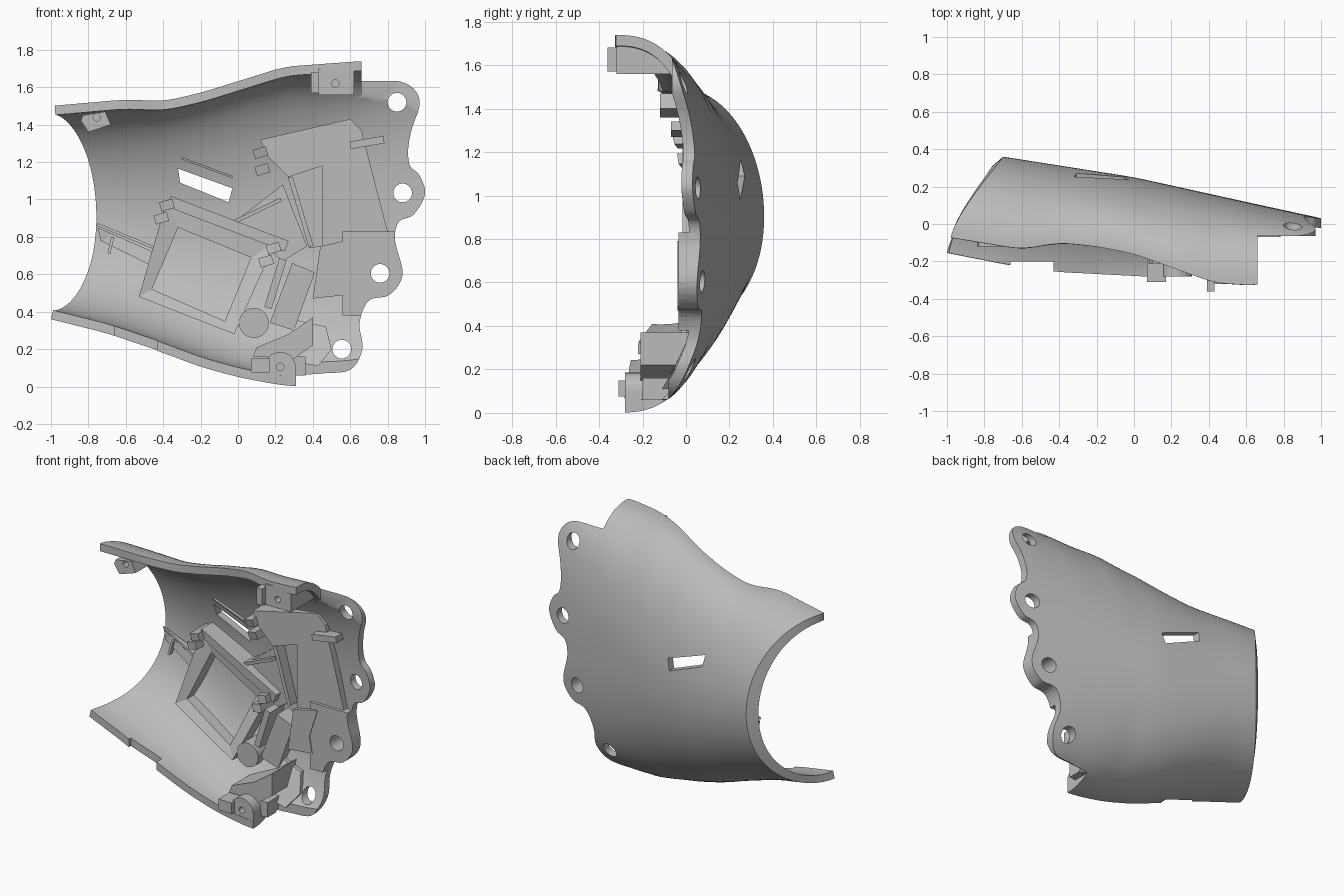
import bpy, bmesh, math
from mathutils import Vector

if "Cube" in bpy.data.objects:
    bpy.data.objects.remove(bpy.data.objects["Cube"])

grey = bpy.data.materials.new("matte grey")
grey.use_nodes = True
grey.diffuse_color = (0.5, 0.5, 0.5, 1)
grey.node_tree.nodes["Principled BSDF"].inputs["Base Color"].default_value = (0.5, 0.5, 0.5, 1)


def track(points, x):
    """Smoothed interpolation through (x, value) points."""
    def lin(t):
        for (a, p), (b, q) in zip(points, points[1:]):
            if t <= b:
                return p + (q - p) * (t - a) / (b - a)
        return points[-1][1]
    return sum(lin(x + d * 0.03) for d in (-2, -1, 0, 1, 2)) / 5


# Lengthwise tracks of the shell: lower rim, upper rim, crown and squareness
LOW_Z = [(-1, .36), (-.7, .285), (-.4, .18), (-.2, .105), (0, .05), (.2, .012), (.31, .0), (1.1, .0)]
LOW_Y = [(-1, -.155), (-.67, -.22), (-.43, -.255), (.07, -.28), (1.1, -.28)]
TOP_Z = [(-1, 1.5), (-.6, 1.535), (-.4, 1.525), (-.2, 1.57), (.25, 1.71), (.66, 1.74), (1.1, 1.74)]
TOP_Y = [(-1, -.07), (-.6, -.135), (-.4, -.1), (-.2, -.12), (0, -.16), (.25, -.25), (.43, -.315),
         (.66, -.33), (.85, -.26), (1.1, -.25)]
CROWN = [(-1, .4), (-.7, .36), (0, .25), (.5, .14), (.75, .085), (1.1, .01)]
POWER = [(-1, 2), (.1, 2), (.6, 2.5), (1.1, 2.6)]


def section(x, c):
    """Outer shell point; c runs from -1 at the lower rim to 1 at the upper rim."""
    lo, hi, n = track(LOW_Z, x), track(TOP_Z, x), track(POWER, x)
    base = track(LOW_Y, x) * (1 - c) / 2 + track(TOP_Y, x) * (1 + c) / 2
    s = max(0, 1 - abs(c) ** n) ** (1 / n)
    return Vector((x, base + (track(CROWN, x) - base) * s, (lo + hi) / 2 + c * (hi - lo) / 2))


def surf(x, z):
    lo, hi = track(LOW_Z, x), track(TOP_Z, x)
    return section(x, max(-1, min(1, (2 * z - lo - hi) / (hi - lo)))).y


def finish(name, bm):
    me = bpy.data.meshes.new(name)
    bm.to_mesh(me)
    bm.free()
    me.materials.append(grey)
    ob = bpy.data.objects.new(name, me)
    bpy.context.scene.collection.objects.link(ob)
    return ob


def prism(name, pts, front=None, depth=.1, back=None):
    """Front outline swept in y, by default back into the shell wall."""
    bm = bmesh.new()
    f = [bm.verts.new((x, surf(x, z) - depth if front is None else front, z)) for x, z in pts]
    b = [bm.verts.new((x, surf(x, z) - .025 if back is None else back, z)) for x, z in pts]
    bm.faces.new(f)
    bm.faces.new(b[::-1])
    for i in range(len(pts)):
        j = (i + 1) % len(pts)
        bm.faces.new((f[i], b[i], b[j], f[j]))
    bmesh.ops.recalc_face_normals(bm, faces=bm.faces)
    return finish(name, bm)


def circle(x, z, r, n=32):
    return [(x + r * math.cos(2 * math.pi * i / n), z + r * math.sin(2 * math.pi * i / n)) for i in range(n)]


def bar(p, q, w):
    """Outline of a straight bar from p to q."""
    p, q = Vector(p), Vector(q)
    n = Vector((p.y - q.y, q.x - p.x)).normalized() * w / 2
    return [p + n, p - n, q - n, q + n]


def rect(x0, x1, z0, z1):
    return [(x0, z0), (x1, z0), (x1, z1), (x0, z1)]


def spline(pts, n=5):
    out = []
    for i in range(1, len(pts) - 2):
        a, b, c, d = (Vector(p) for p in pts[i - 1:i + 3])
        for k in range(n):
            t = k / n
            out.append((2 * b + (c - a) * t + (2 * a - 5 * b + 4 * c - d) * t * t
                        + (3 * b - a - 3 * c + d) * t ** 3) / 2)
    return out + [Vector(pts[-2])]


def bake(ob):
    """Apply the modifiers of an object."""
    dg = bpy.context.evaluated_depsgraph_get()
    me = bpy.data.meshes.new_from_object(ob.evaluated_get(dg))
    ob.modifiers.clear()
    ob.data = me


def cut(ob, cutters):
    for c in cutters:
        m = ob.modifiers.new("cut", 'BOOLEAN')
        m.operation, m.solver, m.object = 'DIFFERENCE', 'EXACT', c
        bake(ob)
        bpy.data.objects.remove(c)


# Curved shell with an arched wrist opening
COLS, ROWS = 60, 64
bm = bmesh.new()
grid = []
for i in range(COLS + 1):
    col = []
    for j in range(ROWS + 1):
        a = math.pi * j / ROWS
        left = -1 + .29 * math.sin(a) ** 1.3 + .02 * j / ROWS
        col.append(bm.verts.new(section(left + (1.04 - left) * i / COLS, -math.cos(a))))
    grid.append(col)
for i in range(COLS):
    for j in range(ROWS):
        bm.faces.new((grid[i][j], grid[i][j + 1], grid[i + 1][j + 1], grid[i + 1][j]))
shell = finish("shell", bm)
solid = shell.modifiers.new("wall", 'SOLIDIFY')
solid.thickness, solid.offset = .05, -1
bake(shell)
# Bevel the wrist edge: the inner wall reaches further out than the outer one
inner_start = (COLS + 1) * (ROWS + 1)
for j in range(ROWS + 1):
    shell.data.vertices[inner_start + j].co.x -= .05 * math.sin(math.pi * j / ROWS)

# Scalloped knuckle edge and knuckle holes
edge = spline([(.3, .05), (.31, .06), (.45, .07), (.6, .09), (.665, .2), (.65, .34), (.7, .46), (.81, .49),
               (.88, .6), (.84, .78), (.86, .88), (.94, .92), (1, 1.03), (.97, 1.13), (.92, 1.18),
               (.91, 1.27), (.93, 1.38), (.97, 1.5), (.95, 1.58), (.87, 1.63), (.66, 1.67), (.6, 1.68)])
waste = edge + [(.66, 1.95), (1.3, 1.95), (1.3, -.15), (.31, -.15)]
HOLES = [(.85, 1.52), (.88, 1.035), (.76, .605), (.555, .2)]


def knuckle_cutters():
    holes = [prism("hole_cutter", circle(x, z, .05), -1, back=1) for x, z in HOLES]
    return [prism("edge_cutter", waste, -1, back=1)] + holes


# Window slot, rim notch and flat front limit of the flange
slot = [(-.32, 1.165), (-.31, 1.09), (-.05, .985), (-.03, 1.06)]
cut(shell, knuckle_cutters() + [
    prism("slot_cutter", slot, -1, back=1),
    prism("notch_cutter", rect(-.66, -.43, 0, .6), -1, back=-.2),
    prism("upper_flange_cutter", rect(.661, 1.2, .9, 1.9), -1, back=-.065),
    prism("lower_flange_cutter", rect(.33, 1.2, -.1, .5), -1, back=-.08)])
bpy.ops.object.select_all(action='DESELECT')
shell.select_set(True)
bpy.context.view_layer.objects.active = shell
bpy.ops.object.shade_smooth_by_angle(angle=math.radians(35))

# Flat stepped pads behind the knuckle holes
pads = [(.63, 1.27, 1.66, -.065), (.72, .83, 1.27, -.008), (.56, .38, .83, -.035), (.47, .08, .38, -.075)]
for i, (x, z0, z1, front) in enumerate(pads):
    cut(prism(f"knuckle_pad_{i}", rect(x, 1.03, z0, z1), front), knuckle_cutters())

# Tilted rectangular tray frame
outer = [(-.38, 1.0), (.2, .77), (-.02, .28), (-.53, .48)]
inner = [(-.32, .85), (.07, .69), (-.07, .35), (-.46, .52)]
for i in range(4):
    j = (i + 1) % 4
    prism(f"tray_frame_{i}", [outer[i], outer[j], inner[j], inner[i]], depth=.13)
prism("tray_top_bar", bar((-.37, .99), (.26, .75), .06), depth=.17)

# Small snap clips
for i, (x, z) in enumerate([(-.38, .97), (-.41, .9), (.19, .74), (.15, .67), (.12, 1.25), (.13, 1.16)]):
    prism(f"clip_{i}", bar((x - .035, z - .01), (x + .035, z + .01), .05), depth=.22)

# Wrist side ribs
prism("wrist_rib", bar((-.75, .866), (-.42, .73), .015), depth=.09, back=.28)
prism("wrist_pad", [(-.75, .85), (-.43, .71), (-.45, .64), (-.735, .78)], depth=.07, back=.28)
prism("wrist_rib_stub", bar((-.67, .8), (-.69, .71), .015), depth=.09, back=.28)

# Slot lip
prism("slot_lip", bar((-.3, 1.22), (-.03, 1.12), .012), depth=.07)

# Palm plates beside the knuckles
prism("upper_plate", [(.12, 1.32), (.6, 1.43), (.66, 1.37), (.8, .83), (.45, .75), (.45, 1.18), (.27, 1.12),
                      (.15, 1.24)], front=-.015)
prism("upper_plate_floor", [(.27, 1.12), (.45, 1.18), (.45, .75), (.38, .74)], depth=.1)
prism("upper_plate_rib", bar((.28, 1.12), (.39, .75), .025), front=-.01)
prism("upper_plate_tab", bar((.6, 1.29), (.78, 1.32), .04), front=-.07)
prism("diagonal_plate", [(-.02, .88), (.24, 1.08), (.37, .75), (.24, .67)], depth=.12)
prism("diagonal_rib", bar((-.02, .88), (.23, 1.0), .02), depth=.16)
prism("middle_plate", [(.4, .47), (.58, .49), (.56, .6), (.62, .79), (.44, .75)], front=-.04)
prism("lower_rib", [(.29, .66), (.41, .61), (.3, .3), (.17, .34)], front=.0)
prism("lower_rib_side", bar((.24, .68), (.16, .42), .04), front=-.03)
prism("lower_plate", [(.29, .36), (.47, .32), (.5, .2), (.43, .11), (.3, .13)], depth=.08)
prism("round_post", circle(.085, .34, .08), front=-.02)
prism("lower_gusset", [(.08, .16), (.1, .21), (.27, .28), (.4, .37), (.4, .22), (.3, .15)], front=-.21)

# Screw bosses on the rims
top = prism("upper_boss", rect(.43, .62, 1.56, 1.7), front=-.32)
cut(top, [prism("screw_cutter", circle(.52, 1.62, .02), -.5, back=-.25)])
prism("upper_boss_tab", rect(.39, .43, 1.57, 1.68), front=-.36)
wrist = prism("wrist_boss", [(-.84, 1.42), (-.8, 1.36), (-.68, 1.4), (-.71, 1.47), (-.83, 1.45)], front=-.12)
cut(wrist, [prism("screw_cutter", circle(-.755, 1.44, .02), -.5, back=-.06)])
low = prism("lower_boss", circle(.225, .1, .085)[:17] + [(.14, .06), (.31, .04)], front=-.28)
cut(low, [prism("screw_cutter", circle(.225, .105, .02), -.5, back=-.2)])
prism("lower_boss_tab", rect(.07, .17, .075, .15), front=-.31)
prism("lower_boss_arm", rect(.28, .36, .06, .16), front=-.2)
